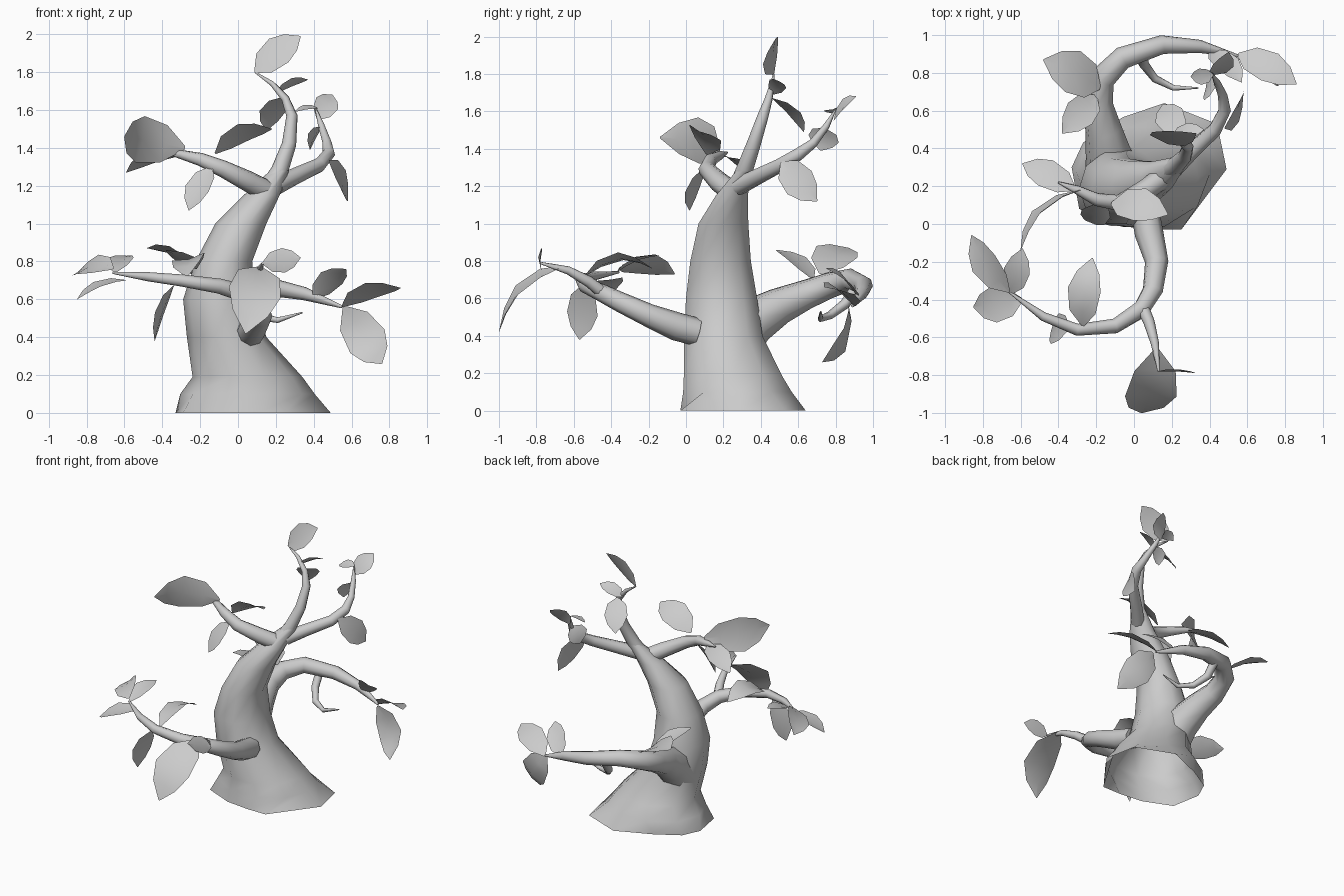
import bpy
import bmesh
from math import sin, cos, pi, radians
from mathutils import Vector

cube = bpy.data.objects.get("Cube")
if cube:
    bpy.data.objects.remove(cube)

grey = bpy.data.materials.new("plain_grey")
grey.use_nodes = True
grey.diffuse_color = (.6, .6, .6, 1)
grey.node_tree.nodes["Principled BSDF"].inputs["Base Color"].default_value = (.6, .6, .6, 1)

UP = Vector((0, 0, 1))


def finish(name, bm, angle):
    """Turn the bmesh into a smooth shaded object."""
    mesh = bpy.data.meshes.new(name)
    bm.to_mesh(mesh)
    bm.free()
    obj = bpy.data.objects.new(name, mesh)
    bpy.context.collection.objects.link(obj)
    mesh.materials.append(grey)
    bpy.ops.object.select_all(action="DESELECT")
    obj.select_set(True)
    bpy.context.view_layer.objects.active = obj
    bpy.ops.object.shade_smooth_by_angle(angle=radians(angle))


def bridge(bm, lower, upper):
    """Join two rings of vertices with quads."""
    count = len(lower)
    for i in range(count):
        j = (i + 1) % count
        bm.faces.new((lower[i], lower[j], upper[j], upper[i]))


def branch(name, *points, sides=8):
    """Tapering tube through points given as (x, y, z, radius)."""
    bm = bmesh.new()
    centres = [Vector(p[:3]) for p in points]
    last = len(points) - 1
    rings, across = [], None
    for i, (centre, point) in enumerate(zip(centres, points)):
        along = (centres[min(i + 1, last)] - centres[max(i - 1, 0)]).normalized()
        across = across or along.orthogonal()
        across = (across - along * across.dot(along)).normalized()
        other = along.cross(across)
        rings.append([
            bm.verts.new(centre + point[3] * (across * cos(a) + other * sin(a)))
            for a in (2 * pi * k / sides for k in range(sides))])
    for lower, upper in zip(rings, rings[1:]):
        bridge(bm, lower, upper)
    bm.faces.new(rings[0][::-1])
    bm.faces.new(rings[-1])
    finish(name, bm, 60)


def leaf(name, base, tip, width, side=None, arch=.08):
    """Thin folded leaf from base to tip; side is the direction of its width."""
    bm = bmesh.new()
    base, tip = Vector(base), Vector(tip)
    along = tip - base
    side = Vector(side) if side else along.cross(UP)
    side = (side - along * side.dot(along) / along.length_squared).normalized()
    normal = side.cross(along).normalized()
    if normal.z < 0:
        normal.negate()
    rows = []
    for t, spread in ((0, .08), (.22, .8), (.55, 1), (.8, .68), (1, .03)):
        middle = base + along * t + normal * arch * along.length * sin(pi * t)
        edge = side * width / 2 * spread
        lift = normal * width * spread * .08
        rows.append([bm.verts.new(v) for v in
                     (middle - edge + lift, middle, middle + edge + lift)])
    for lower, upper in zip(rows, rows[1:]):
        for k in range(2):
            bm.faces.new((lower[k], lower[k + 1], upper[k + 1], upper[k]))
    finish(name, bm, 40)


# Trunk: uneven flared foot, then elliptical rings (z, x, y, radius x, radius y)
foot = ((.49, .29), (.44, .53), (.16, .64), (-.1, .53), (-.27, .43),
        (-.33, .3), (-.29, .08), (-.08, -.01), (.1, -.03), (.25, -.03))
levels = ((.1, .05, .275, .355, .305), (.19, .05, .25, .29, .275),
          (.4, -.06, .2, .21, .22), (.6, -.1, .19, .19, .2),
          (.8, -.075, .185, .15, .17), (1, .015, .2, .135, .14),
          (1.15, .125, .245, .095, .09), (1.28, .22, .31, .05, .045))
bm = bmesh.new()
rings = [[bm.verts.new((x, y, 0)) for x, y in foot]]
for z, x, y, rx, ry in levels:
    rings.append([bm.verts.new((x + rx * cos(a), y + ry * sin(a), z))
                  for a in (2 * pi * k / len(foot) for k in range(len(foot)))])
for lower, upper in zip(rings, rings[1:]):
    bridge(bm, lower, upper)
finish("trunk", bm, 90)

# Upper end of the trunk
branch("trunk_top", (.17, .28, 1.2, .05), (.22, .31, 1.28, .046),
       (.27, .36, 1.42, .038), (.285, .41, 1.57, .03),
       (.25, .44, 1.66, .022), (.18, .46, 1.74, .014), (.09, .47, 1.8, .004))

# Low front branch and its fork
branch("front_branch", (.06, .06, .42, .075), (.08, -.05, .45, .076),
       (.12, -.2, .51, .062), (.1, -.35, .58, .054), (.04, -.45, .63, .048),
       (-.1, -.54, .67, .04), (-.3, -.56, .7, .032),
       (-.48, -.49, .72, .024), (-.66, -.36, .74, .006))
branch("front_fork", (.04, -.43, .62, .035), (.08, -.52, .69, .03),
       (.11, -.63, .75, .022), (.13, -.78, .79, .006))

# Thick back branch and its hanging twig
branch("back_branch", (-.1, .22, .34, .16), (-.13, .36, .48, .128),
       (-.16, .5, .56, .1), (-.19, .64, .62, .08), (-.17, .77, .67, .07),
       (-.06, .88, .7, .06), (.15, .95, .67, .05),
       (.35, .94, .63, .035), (.55, .89, .56, .008))
branch("back_twig", (.04, .92, .67, .03), (.05, .85, .57, .028),
       (.11, .77, .51, .022), (.21, .72, .49, .016), (.34, .72, .53, .004))

# Upper branches on either side
branch("upper_left_branch", (.2, .28, 1.2, .05), (.3, .38, 1.25, .044),
       (.43, .5, 1.31, .038), (.48, .6, 1.37, .034), (.47, .68, 1.43, .025),
       (.44, .75, 1.52, .018), (.41, .8, 1.61, .004))
branch("upper_right_branch", (.17, .26, 1.16, .06), (.06, .18, 1.22, .056),
       (-.08, .11, 1.29, .045), (-.2, .13, 1.34, .035),
       (-.3, .18, 1.365, .024), (-.4, .22, 1.38, .005))

X, Y, Z = (1, 0, 0), (0, 1, 0), (0, 0, 1)

# Leaves of the front branch
leaf("front_leaf_back", (-.66, -.36, .76), (-.86, -.06, .73), .18, (.8, .6, .7), .1)
leaf("front_leaf_inner", (-.65, -.37, .74), (-.59, -.13, .83), .14)
leaf("front_leaf_outer", (-.59, -.4, .7), (-.85, -.44, .6), .19, (0, 1, .2))
leaf("front_leaf_middle", (-.27, -.54, .72), (-.22, -.18, .76), .18, (1, 0, .25), .2)
leaf("front_leaf_hanging", (-.34, -.55, .67), (-.44, -.57, .38), .17, (.3, 1, 0), .04)
leaf("fork_leaf_large", (.12, -.66, .77), (.04, -1, .42), .28, (1, .2, 0), .14)
leaf("fork_leaf_side", (.13, -.78, .79), (.33, -.79, .82), .13, Z, .02)

# Leaves of the back branch
leaf("back_leaf_large", (-.18, .72, .73), (-.48, .87, .87), .24, (.4, .9, -.3))
leaf("back_leaf_small", (-.2, .68, .7), (-.38, .48, .86), .17)
leaf("back_leaf_hanging", (.56, .87, .56), (.76, .73, .26), .22, (1, -.1, .5), -.2)
leaf("back_leaf_outer", (.55, .9, .56), (.86, .74, .66), .18, (0, 1, -.5))
leaf("back_leaf_inner", (.4, .92, .6), (.57, .75, .76), .14, (0, 1, -1))

# Leaves of the upper left branch
leaf("upper_left_leaf_low", (.48, .51, 1.33), (.58, .7, 1.12), .18, (.3, 1, 0), .05)
leaf("upper_left_leaf_tip", (.42, .79, 1.55), (.5, .91, 1.68), .13, (1, 0, -.5))
leaf("upper_left_leaf_end", (.42, .79, 1.61), (.3, .78, 1.59), .09, (0, 1, .3))
leaf("upper_left_leaf_mid", (.44, .74, 1.51), (.38, .72, 1.39), .17, (.4, 1, .2))

# Leaves of the upper right branch
leaf("upper_right_leaf_large", (-.28, .18, 1.4), (-.6, -.14, 1.46), .25,
     (.1, -.1, 1), .15)
leaf("upper_right_leaf_outer", (-.31, .18, 1.36), (-.59, .32, 1.27), .16, (.4, .9, -.3))
leaf("upper_right_leaf_hanging", (-.14, .1, 1.3), (-.26, .02, 1.07), .15, (1, -.5, 0), .05)
leaf("upper_right_leaf_inner", (-.12, .11, 1.37), (.18, .05, 1.5), .2, (0, 1, -.6), .11)

# Leaves of the trunk top
leaf("top_leaf", (.09, .47, 1.8), (.33, .48, 1.99), .18, (1, -.7, -1), .04)
leaf("top_leaf_side", (.2, .46, 1.69), (.37, .5, 1.76), .1, (0, 1, -.5))
leaf("top_leaf_back", (.25, .46, 1.67), (.15, .63, 1.49), .16, (1, .4, .1))
